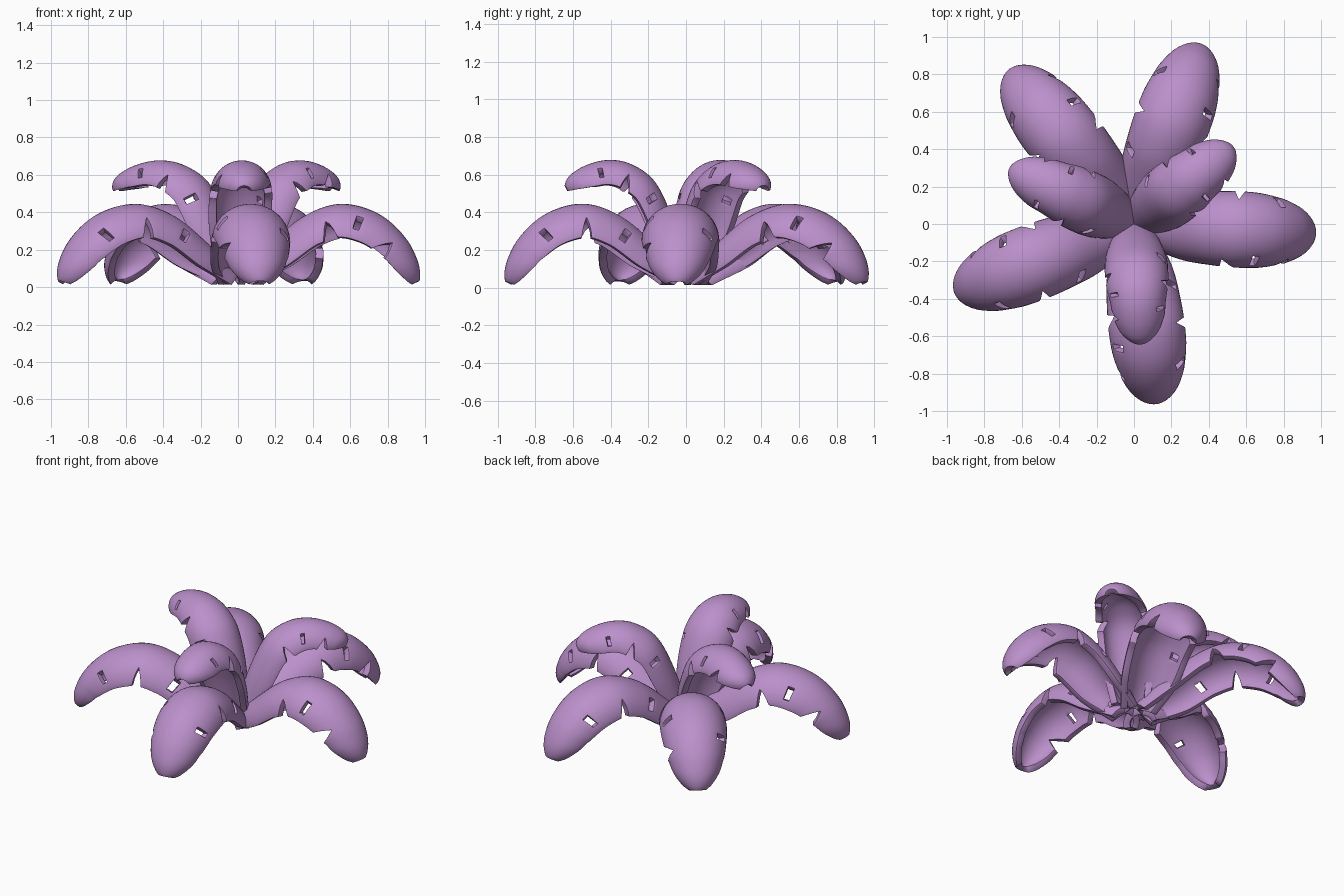
import bpy, bmesh, math
from mathutils import Vector

if "Cube" in bpy.data.objects:
    bpy.data.objects.remove(bpy.data.objects["Cube"])

purple = bpy.data.materials.new("soft_purple")
purple.diffuse_color = (0.50, 0.28, 0.60, 1)
purple.use_nodes = True
purple.node_tree.nodes["Principled BSDF"].inputs["Base Color"].default_value = purple.diffuse_color

# Spines (radius, height) and half widths, from base to tip
LOW_SPINE = [(.01, .085), (.17, .232), (.355, .38), (.555, .445), (.76, .39), (.915, .245), (1.005, .045)]
LOW_WIDTH = [.115, .18, .20, .205, .20, .175, .12]
TOP_SPINE = [(-.01, .11), (.075, .36), (.18, .56), (.32, .655), (.46, .677), (.60, .643), (.725, .568)]
TOP_WIDTH = [.125, .165, .17, .165, .15, .135, .09]

# Leaf damage: side, position along the leaf
NOTCHES = [(1, .50), (-1, .42), (-1, .80)]
HOLES = [(1, .283), (1, .733), (-1, .60)]
NU, NV = 60, 20


def curve(pts, u):
    """Smooth interpolation through evenly spaced control values."""
    p = [Vector(q) for q in pts]
    n = len(p) - 1
    k = min(int(u * n), n - 1)
    t = u * n - k
    a = p[k - 1] if k else 2 * p[0] - p[1]
    d = p[k + 2] if k + 2 <= n else 2 * p[n] - p[n - 1]
    b, c = p[k], p[k + 1]
    return .5 * (2 * b + (c - a) * t + (2 * a - 5 * b + 4 * c - d) * t * t
                 + (3 * b - a - 3 * c + d) * t ** 3)


def leaf(name, angle, spine, width, length=1.0):
    bm = bmesh.new()
    wid = [(w, 0) for w in width]
    ca, sa = math.cos(math.radians(angle)), math.sin(math.radians(angle))
    rows = []
    for i in range(NU + 1):
        u = i / NU
        pos = curve(spine, u)
        tan = curve(spine, min(u + .01, 1)) - curve(spine, max(u - .01, 0))
        tan.normalize()
        w = curve(wid, u)[0]
        sink = 0
        if u > .9:                              # rounded tip
            q = (u - .9) / .1
            w *= math.sqrt(1 - .8 * q * q)
            sink = .03 * q ** 3
        row = []
        for j in range(NV + 1):
            v = 2 * j / NV - 1
            cut = 0
            for side, at in NOTCHES:            # V notches in the rim
                if v * side > 0:
                    cut = max(cut, .40 * (1 - abs(u - at) / .05))
            a = v * (1 - cut * abs(v)) * math.radians(86)
            lat, down = w * math.sin(a), .93 * w * (1 - math.cos(a)) + sink
            r = (pos.x + tan.y * down) * length
            z = max(pos.y - tan.x * down, .003)
            row.append(bm.verts.new((r * ca - lat * sa, r * sa + lat * ca, z)))
        rows.append(row)
    for i in range(NU):
        for j in range(NV):
            u, v = (i + .5) / NU, 2 * (j + .5) / NV - 1
            # skip cells inside the small worn holes
            if any(abs(u - at) < .017 and abs(v - s * .65) < .12 for s, at in HOLES):
                continue
            bm.faces.new((rows[i][j], rows[i + 1][j], rows[i + 1][j + 1], rows[i][j + 1]))
    bmesh.ops.delete(bm, geom=[v for v in bm.verts if not v.link_faces], context='VERTS')
    me = bpy.data.meshes.new(name)
    bm.to_mesh(me)
    bm.free()
    me.materials.append(purple)
    ob = bpy.data.objects.new(name, me)
    bpy.context.collection.objects.link(ob)
    # thick flesh with softened rim
    s = ob.modifiers.new("thickness", 'SOLIDIFY')
    s.thickness, s.offset = .042, -1
    b = ob.modifiers.new("soft_rim", 'BEVEL')
    b.width, b.segments, b.limit_method, b.angle_limit = .014, 2, 'ANGLE', math.radians(60)
    bpy.ops.object.select_all(action='DESELECT')
    ob.select_set(True)
    bpy.context.view_layer.objects.active = ob
    bpy.ops.object.shade_smooth_by_angle(angle=math.radians(50))


# Five large drooping leaves
for n, (ang, ln) in enumerate([(-3, .995), (69.5, 1.05), (129, 1.085), (201, 1.05), (277, .99)]):
    leaf(f"lower_leaf_{n + 1}", ang, LOW_SPINE, LOW_WIDTH, ln)

# Three smaller raised leaves
for n, (ang, ln) in enumerate([(38, .95), (156, 1.03), (273, .91)]):
    leaf(f"upper_leaf_{n + 1}", ang, TOP_SPINE, TOP_WIDTH, ln)
